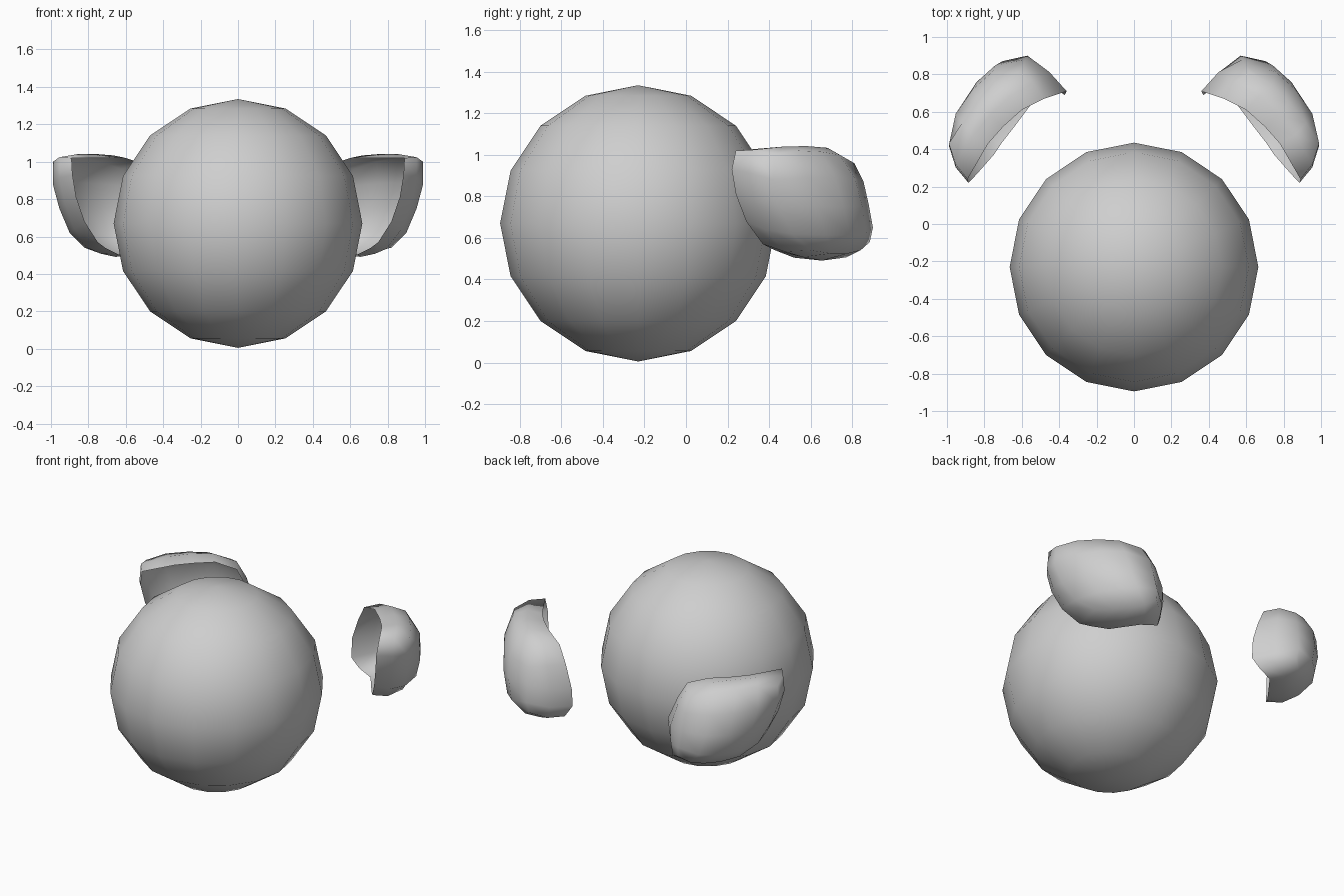
import bpy, bmesh
from mathutils import Vector

if "Cube" in bpy.data.objects:
    bpy.data.objects.remove(bpy.data.objects["Cube"])

grey = bpy.data.materials.new("light grey")
grey.diffuse_color = (0.62, 0.62, 0.62, 1)
grey.use_nodes = True
grey.node_tree.nodes["Principled BSDF"].inputs["Base Color"].default_value = grey.diffuse_color


def add_object(name, mesh):
    obj = bpy.data.objects.new(name, mesh)
    bpy.context.collection.objects.link(obj)
    mesh.materials.append(grey)
    mesh.polygons.foreach_set("use_smooth", [True] * len(mesh.polygons))
    mesh.update()
    return obj


# Central ball
mesh = bpy.data.meshes.new("ball")
bm = bmesh.new()
bmesh.ops.create_uvsphere(bm, u_segments=16, v_segments=8, radius=0.665)
bm.to_mesh(mesh)
bm.free()
add_object("ball", mesh).location = (0, -0.23, 0.67)

# Open rim of a shell: down the front, along the bottom, up the back, along the top
RIM = [Vector(p) for p in (
    (.89, .24, 1.02), (.885, .22, .93), (.865, .24, .81), (.82, .29, .68),
    (.75, .37, .57), (.71, .43, .54), (.64, .52, .505), (.52, .68, .51),
    (.41, .715, .53), (.37, .69, .60), (.36, .71, .72), (.42, .69, .87),
    (.48, .67, .98), (.60, .61, 1.02), (.70, .52, 1.02), (.78, .43, 1.02))]

# Shoulder where the shell turns into its outer face, in the same order
SHOULDER = [Vector(p) for p in (
    (.99, .43, 1.0), (.99, .42, .88), (.955, .45, .75), (.90, .51, .62),
    (.82, .60, .54), (.75, .70, .525), (.68, .78, .525), (.62, .84, .54),
    (.56, .885, .58), (.57, .90, .65), (.58, .88, .76), (.59, .855, .87),
    (.62, .81, .96), (.74, .74, 1.0), (.83, .65, 1.015), (.92, .54, 1.02))]

OUT = Vector((.75, .66, -.05)).normalized()


def shell_geometry():
    centre = sum(RIM + SHOULDER, Vector()) / 32
    verts = list(RIM)
    # Rounded wall halfway between rim and shoulder
    for a, b in zip(RIM, SHOULDER):
        mid = (a + b) / 2
        side = mid - centre
        side -= OUT * side.dot(OUT)
        verts.append(mid + side.normalized() * 0.025)
    verts += SHOULDER
    faces = []
    for ring in (0, 16):
        for i in range(16):
            j = (i + 1) % 16
            faces.append((ring + i, ring + j, ring + 16 + j, ring + 16 + i))

    # Domed outer face spanning the shoulder
    grid = {}
    for k in range(4):
        grid[0, k] = 32 + k
        grid[k, 4] = 36 + k
        grid[4, 4 - k] = 40 + k
        grid[4 - k, 0] = 44 + k
    edge = {key: verts[i] for key, i in grid.items()}
    for s in range(1, 4):
        for t in range(1, 4):
            u, v = s / 4, t / 4
            p = edge[0, t] * (1 - u) + edge[4, t] * u
            p += edge[s, 0] * (1 - v) + edge[s, 4] * v
            p -= (edge[0, 0] * (1 - v) + edge[0, 4] * v) * (1 - u)
            p -= (edge[4, 0] * (1 - v) + edge[4, 4] * v) * u
            p += OUT * 0.09 * (16 * u * (1 - u) * v * (1 - v)) ** 0.6
            grid[s, t] = len(verts)
            verts.append(p)
    for s in range(4):
        for t in range(4):
            faces.append((grid[s, t], grid[s, t + 1],
                          grid[s + 1, t + 1], grid[s + 1, t]))
    return verts, faces


# Mirrored pair of floating shells
verts, faces = shell_geometry()
for name, side in (("right_shell", 1), ("left_shell", -1)):
    mesh = bpy.data.meshes.new(name)
    mesh.from_pydata([(v.x * side, v.y, v.z) for v in verts], [],
                     [f[::side] for f in faces])
    add_object(name, mesh)
